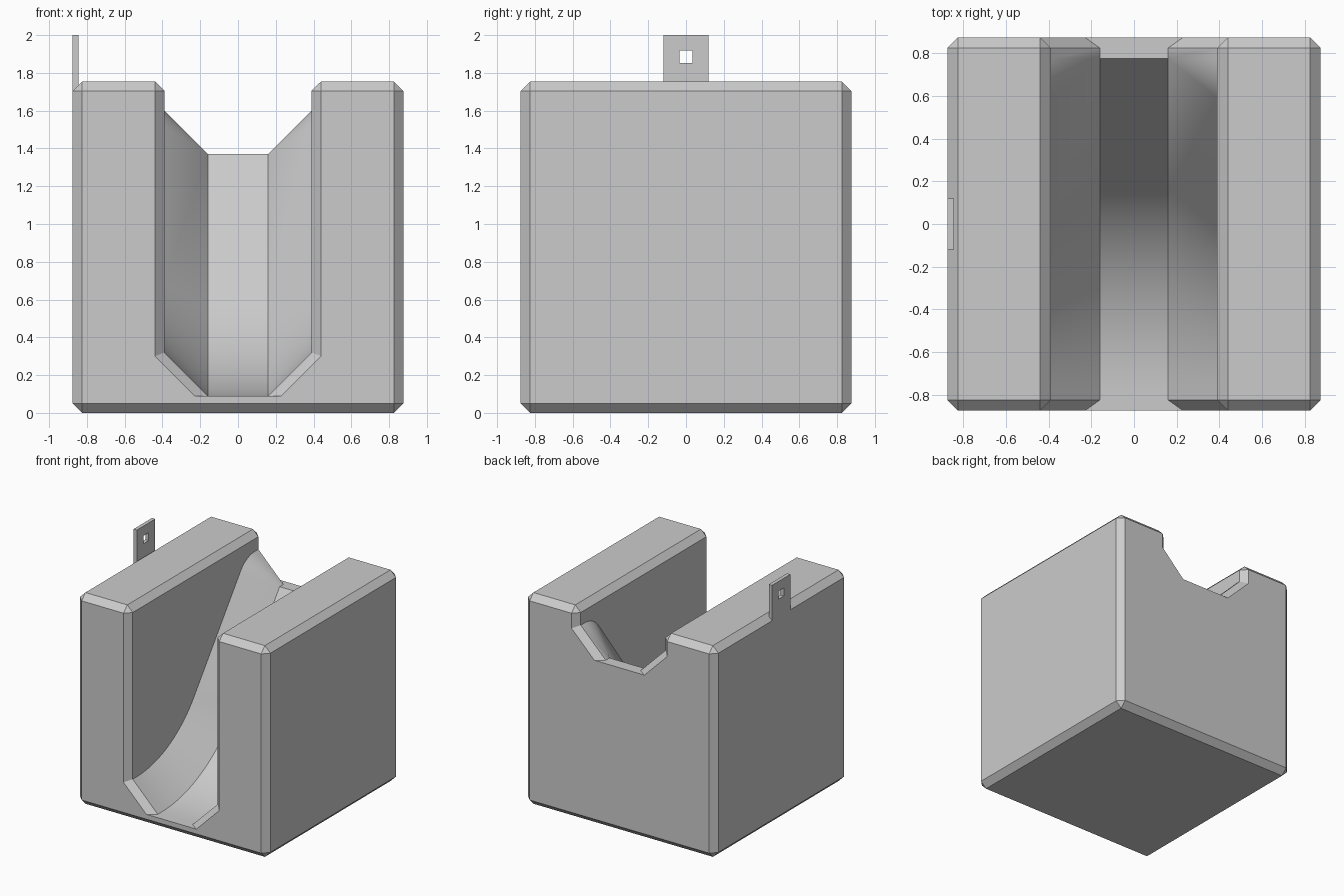
import bpy, bmesh, math
from mathutils import Matrix

cube = bpy.data.objects.get("Cube")
if cube:
    bpy.data.objects.remove(cube)

H, TOP, CH = 0.875, 1.755, 0.05          # half width, height, chamfer
FLOOR, WALL, RISE = 0.16, 0.39, 0.23     # channel half widths, slanted side rise
LOW, HIGH, RUN = 0.09, 1.37, 0.775       # channel floor heights, half length of ramp
SLOPE = math.radians(53)

grey = bpy.data.materials.new("light grey")
grey.use_nodes = True
colour = (0.6, 0.6, 0.6, 1)
grey.diffuse_color = colour
grey.node_tree.nodes["Principled BSDF"].inputs["Base Color"].default_value = colour


def make(name, bm):
    bmesh.ops.remove_doubles(bm, verts=bm.verts, dist=1e-5)
    bmesh.ops.recalc_face_normals(bm, faces=bm.faces)
    mesh = bpy.data.meshes.new(name)
    bm.to_mesh(mesh)
    bm.free()
    mesh.materials.append(grey)
    obj = bpy.data.objects.new(name, mesh)
    bpy.context.collection.objects.link(obj)
    return obj


# Chamfered block
bm = bmesh.new()
bmesh.ops.create_cube(bm, size=1, matrix=Matrix.Translation((0, 0, TOP / 2))
                      @ Matrix.Diagonal((2 * H, 2 * H, TOP, 1)))
bmesh.ops.bevel(bm, geom=bm.edges[:], offset=CH, segments=1, affect='EDGES')
body = make("block", bm)


# Channel ramp: floor position, tilt and rim flare at each station
def arc_point(radius, a):
    return -RUN + radius * math.sin(a), LOW + radius * (1 - math.cos(a))


radius = (2 * RUN * math.tan(SLOPE) - (HIGH - LOW)) / (
    math.sin(SLOPE) * (math.tan(SLOPE) - math.tan(SLOPE / 2)))
stations = [(-H - CH, LOW, 0, 2), (-H + CH, LOW, 0, 0)]
for i in range(21):
    a = SLOPE * i / 20
    stations.append((*arc_point(radius, a), a, 0))
for i in range(13):
    stations.append((RUN, HIGH, SLOPE * (1 - i / 12), 0))
stations += [(H - CH, HIGH, 0, 0), (H + CH, HIGH, 0, 2)]

bm = bmesh.new()
rings = []
for y, z, a, flare in stations:
    by, bz = y - RISE * math.sin(a), z + RISE * math.cos(a)
    wall = WALL + CH * flare
    half = [(FLOOR + 0.07 * flare, y, z), (wall, by, bz - 0.02 * flare),
            (wall, by, TOP - CH), (wall + 0.1, by, TOP + CH)]
    ring = half + [(-px, py, pz) for px, py, pz in reversed(half)]
    rings.append([bm.verts.new(p) for p in ring])
for r, s in zip(rings, rings[1:]):
    for i in range(8):
        j = (i + 1) % 8
        bm.faces.new((r[i], r[j], s[j], s[i]))
bm.faces.new(rings[0])
bm.faces.new(rings[-1])
cutter = make("channel_cutter", bm)
cutter.hide_render = True

# Cut the channel
mod = body.modifiers.new("channel", 'BOOLEAN')
mod.operation = 'DIFFERENCE'
mod.solver = 'EXACT'
mod.object = cutter
bpy.context.view_layer.objects.active = body
bpy.ops.object.select_all(action='DESELECT')
body.select_set(True)
bpy.ops.object.modifier_apply(modifier=mod.name)
bpy.data.objects.remove(cutter)
bpy.ops.object.shade_smooth_by_angle(angle=math.radians(22))

# Upright tab with a square hole
bm = bmesh.new()


def rectangle(y, z0, z1):
    return [bm.verts.new((-H, py, pz)) for py, pz in
            ((-y, z0), (y, z0), (y, z1), (-y, z1))]


outer, inner = rectangle(0.12, TOP - CH, 2), rectangle(0.034, 1.853, 1.919)
for i in range(4):
    j = (i + 1) % 4
    bm.faces.new((outer[i], outer[j], inner[j], inner[i]))
extruded = bmesh.ops.extrude_face_region(bm, geom=bm.faces[:], use_keep_orig=True)
moved = [g for g in extruded["geom"] if isinstance(g, bmesh.types.BMVert)]
bmesh.ops.translate(bm, verts=moved, vec=(0.03, 0, 0))
make("tab", bm)
